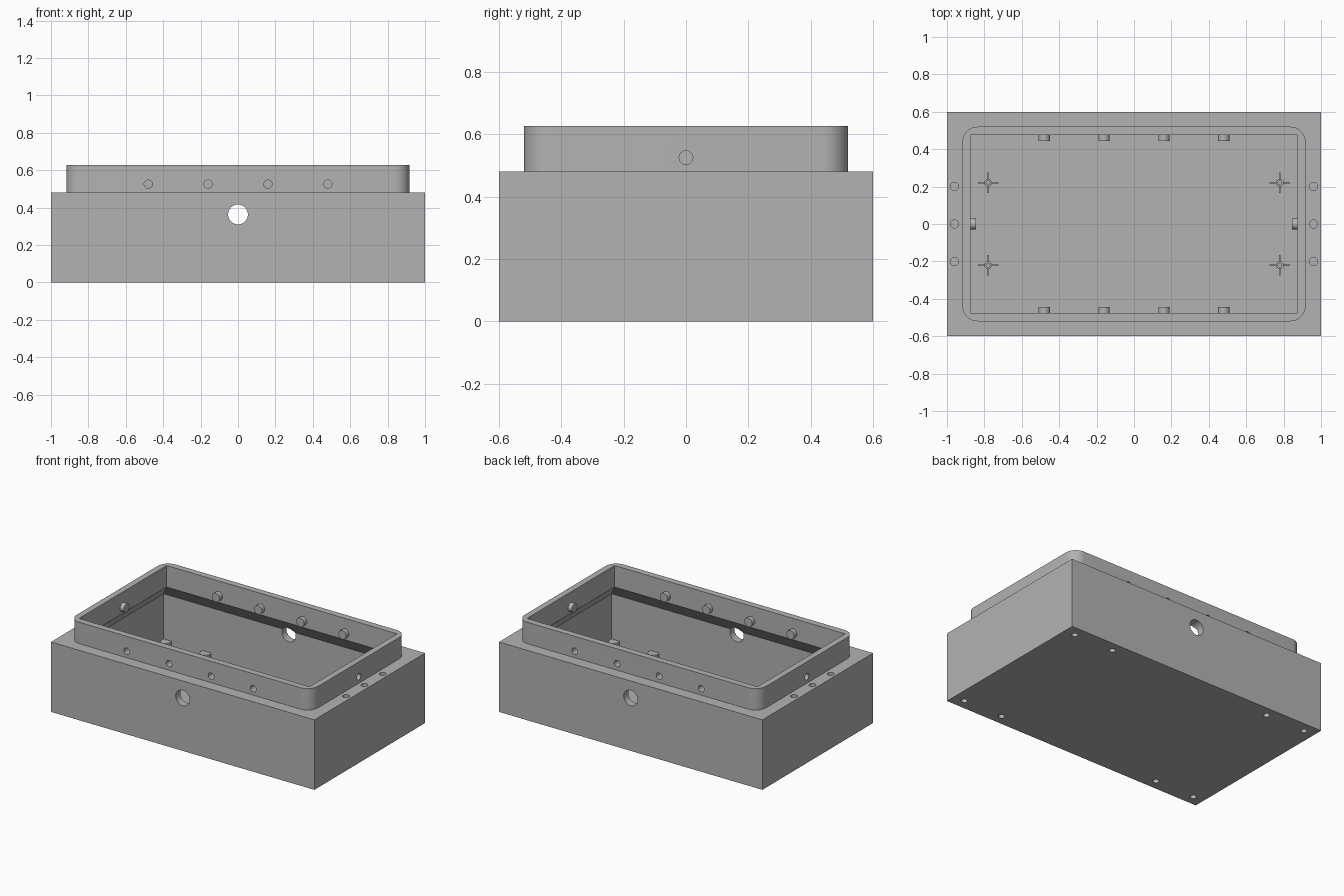
import bpy
import bmesh
from math import pi
from mathutils import Matrix, Vector

old = bpy.data.objects.get("Cube")
if old:
    bpy.data.objects.remove(old, do_unlink=True)

grey = bpy.data.materials.new("plain grey")
grey.use_nodes = True
colour = (0.45, 0.45, 0.45, 1)
grey.diffuse_color = colour
grey.node_tree.nodes["Principled BSDF"].inputs["Base Color"].default_value = colour


def finish(name, bm):
    bmesh.ops.recalc_face_normals(bm, faces=bm.faces)
    mesh = bpy.data.meshes.new(name)
    bm.to_mesh(mesh)
    bm.free()
    mesh.materials.append(grey)
    obj = bpy.data.objects.new(name, mesh)
    bpy.context.collection.objects.link(obj)
    return obj


def box(name, lo, hi, corner=0):
    bm = bmesh.new()
    bmesh.ops.create_cube(bm, size=1)
    lo, hi = Vector(lo), Vector(hi)
    for v in bm.verts:
        v.co = (lo + hi) / 2 + v.co * (hi - lo)
    if corner:
        upright = [e for e in bm.edges if abs(e.verts[0].co.z - e.verts[1].co.z) > 0.01]
        bmesh.ops.bevel(bm, geom=upright, offset=corner, segments=10,
                        profile=0.5, affect='EDGES')
    return finish(name, bm)


def rod(name, centre, radius, length, axis='Z'):
    turn = {'X': Matrix.Rotation(pi / 2, 4, 'Y'),
            'Y': Matrix.Rotation(pi / 2, 4, 'X'), 'Z': Matrix()}[axis]
    bm = bmesh.new()
    bmesh.ops.create_cone(bm, cap_ends=True, segments=32, radius1=radius, radius2=radius,
                          depth=length, matrix=Matrix.Translation(centre) @ turn)
    return finish(name, bm)


def loft(name, levels):
    # stacked rectangles given as (half x, half y, z)
    bm = bmesh.new()
    rings = [[bm.verts.new((sx * x, sy * y, z))
              for sx, sy in ((1, 1), (-1, 1), (-1, -1), (1, -1))] for x, y, z in levels]
    for a, b in zip(rings, rings[1:]):
        for i in range(4):
            j = (i + 1) % 4
            bm.faces.new((a[i], a[j], b[j], b[i]))
    bm.faces.new(rings[0])
    bm.faces.new(rings[-1])
    return finish(name, bm)


def combine(target, parts, operation):
    for part in parts:
        mod = target.modifiers.new(part.name, 'BOOLEAN')
        mod.operation, mod.solver, mod.object = operation, 'EXACT', part
    bpy.context.view_layer.update()
    baked = bpy.data.meshes.new_from_object(
        target.evaluated_get(bpy.context.evaluated_depsgraph_get()))
    target.modifiers.clear()
    target.data = baked
    for part in parts:
        bpy.data.objects.remove(part, do_unlink=True)


SIDES = (-1, 1)
CORNERS = [(sx, sy) for sx in SIDES for sy in SIDES]
FLOOR, SHOULDER, TOP = 0.04, 0.48, 0.627
RIM_Z = 0.525
PEG_X = (-0.48, -0.16, 0.16, 0.48)

# body with raised rim, hollowed with a sloped overhang below the rim
shell = box("enclosure", (-1, -0.6, 0), (1, 0.6, SHOULDER))
combine(shell, [box("rim", (-0.917, -0.52, 0.3), (0.917, 0.52, TOP), 0.08)], 'UNION')
combine(shell, [loft("cavity", [(0.95, 0.55, FLOOR), (0.95, 0.55, 0.385),
                                (0.875, 0.475, 0.48), (0.875, 0.475, 0.8)])], 'DIFFERENCE')

# screw pegs on the rim, foot bosses and ribbed standoffs on the floor
solids = []
for s in SIDES:
    solids += [rod("rim_peg", (x, s * 0.467, RIM_Z), 0.03, 0.044, 'Y') for x in PEG_X]
    solids.append(rod("end_peg", (s * 0.867, 0, RIM_Z), 0.03, 0.044, 'X'))
for sx, sy in CORNERS:
    solids += [rod("foot_boss", (sx * x, sy * 0.53, 0.045), 0.035, 0.06) for x in (0.62, 0.92)]
    x, y = sx * 0.78, sy * 0.22
    solids.append(rod("standoff", (x, y, 0.075), 0.02, 0.09))
    solids.append(box("rib_x", (x - 0.055, y - 0.004, 0.03), (x + 0.055, y + 0.004, 0.1)))
    solids.append(box("rib_y", (x - 0.004, y - 0.055, 0.03), (x + 0.004, y + 0.055, 0.1)))
combine(shell, solids, 'UNION')

# cable opening and screw holes
holes = [rod("cable_hole", (0, 0, 0.363), 0.053, 1.4, 'Y')]
for s in SIDES:
    holes += [rod("rim_hole", (x, s * 0.52, RIM_Z), 0.022, 0.12, 'Y') for x in PEG_X]
    holes.append(rod("end_hole", (s * 0.917, 0, RIM_Z), 0.022, 0.12, 'X'))
    holes += [rod("top_hole", (s * 0.96, y, SHOULDER), 0.022, 0.06) for y in (-0.2, 0, 0.2)]
for sx, sy in CORNERS:
    holes += [rod("foot_hole", (sx * x, sy * 0.53, 0), 0.02, 0.11) for x in (0.62, 0.92)]
    holes.append(rod("standoff_hole", (sx * 0.78, sy * 0.22, 0.12), 0.01, 0.1))
combine(shell, holes, 'DIFFERENCE')

bpy.context.view_layer.objects.active = shell
shell.select_set(True)
bpy.ops.object.shade_smooth_by_angle(angle=pi / 6)
